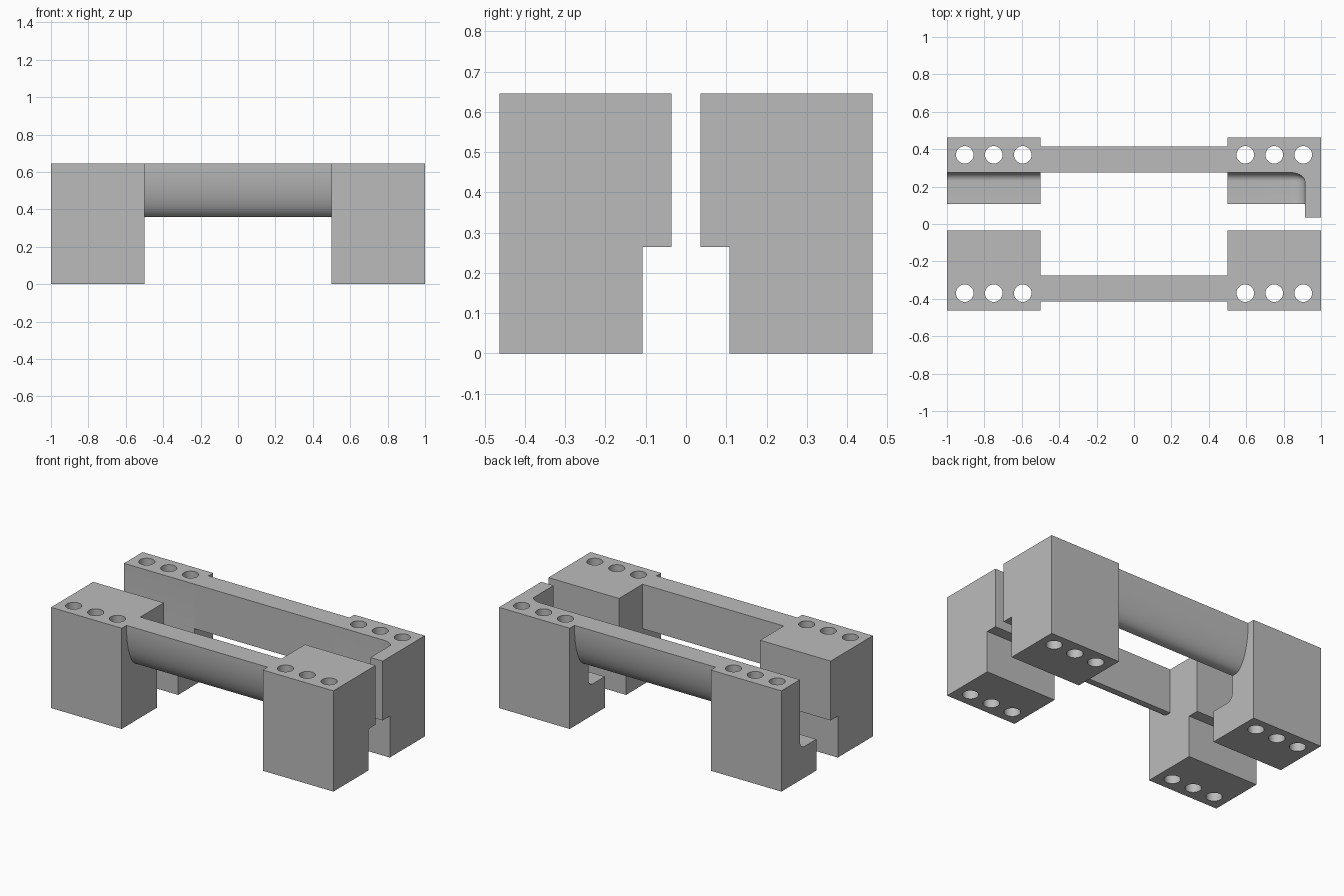
import bpy, bmesh, math
from mathutils import Matrix, Vector

cube = bpy.data.objects.get("Cube")
if cube:
    bpy.data.objects.remove(cube, do_unlink=True)

GREY = (0.5, 0.5, 0.5, 1)
grey = bpy.data.materials.new("plain grey")
grey.use_nodes = True
grey.diffuse_color = GREY
grey.node_tree.nodes["Principled BSDF"].inputs["Base Color"].default_value = GREY

HEIGHT = 0.645
OUTER, INNER, LEDGE, TAB = 0.463, 0.275, 0.108, 0.036
BAR_OUTER, BAR_BOTTOM = 0.415, 0.36
FLOOR, TAB_BOTTOM, WALL_X = 0.2, 0.265, 0.913


def finish(name, bm):
    bmesh.ops.recalc_face_normals(bm, faces=bm.faces[:])
    mesh = bpy.data.meshes.new(name)
    bm.to_mesh(mesh)
    bm.free()
    mesh.materials.append(grey)
    obj = bpy.data.objects.new(name, mesh)
    bpy.context.collection.objects.link(obj)
    return obj


def prism(name, profile, x0, x1, side):
    """Extrude a (y, z) profile along x on the chosen side."""
    bm = bmesh.new()
    face = bm.faces.new([bm.verts.new((x0, side * y, z)) for y, z in profile])
    new = bmesh.ops.extrude_face_region(bm, geom=[face])["geom"]
    verts = [v for v in new if isinstance(v, bmesh.types.BMVert)]
    bmesh.ops.translate(bm, vec=(x1 - x0, 0, 0), verts=verts)
    return finish(name, bm)


def cavity_cutter(side):
    """Rounded box whose lower outer corner hollows the blocks."""
    low, high = Vector((-1.3, -0.2, FLOOR)), Vector((WALL_X, INNER, 1))
    radius = Vector((0.08, 0.045, 0.05))
    bm = bmesh.new()
    bmesh.ops.create_cube(bm, size=1)
    size, mid = high - low, (high + low) / 2
    for v in bm.verts:
        v.co = Vector([v.co[i] * size[i] / radius[i] for i in range(3)])
    bmesh.ops.bevel(bm, geom=bm.edges[:], offset=1, segments=8, profile=0.5,
                    affect='EDGES')
    for v in bm.verts:
        v.co = Vector([v.co[i] * radius[i] + mid[i] for i in range(3)])
        v.co.y *= side
    return finish("cavity_cutter", bm)


def hole_cutter(x, side):
    bm = bmesh.new()
    place = Matrix.Translation((x, side * 0.37, HEIGHT / 2))
    bmesh.ops.create_cone(bm, cap_ends=True, segments=40, radius1=0.047,
                          radius2=0.047, depth=1, matrix=place)
    return finish("hole_cutter", bm)


def cut(obj, cutter):
    mod = obj.modifiers.new("cut", 'BOOLEAN')
    mod.operation = 'DIFFERENCE'
    mod.solver = 'EXACT'
    mod.object = cutter
    bpy.context.view_layer.objects.active = obj
    bpy.ops.object.modifier_apply(modifier=mod.name)
    bpy.data.objects.remove(cutter, do_unlink=True)


# Stepped block section and a bar section with an elliptical outer side
block = [(OUTER, 0), (LEDGE, 0), (LEDGE, TAB_BOTTOM), (TAB, TAB_BOTTOM),
         (TAB, HEIGHT), (OUTER, HEIGHT)]
curve_w, curve_h = 0.115, HEIGHT - BAR_BOTTOM
bar = [(INNER, HEIGHT), (INNER, BAR_BOTTOM)]
for i in range(25):
    a = math.pi / 2 * i / 24
    bar.append((BAR_OUTER - curve_w + curve_w * math.sin(a),
                HEIGHT - curve_h * math.cos(a)))

parts = []
for side, label in ((-1, "front"), (1, "back")):
    # Side bar between the blocks
    parts.append(prism(label + "_bar", bar, -0.5, 0.5, side))
    # Hollowed end blocks with three through holes each
    for end, x0, where in ((-1, -1, "right"), (1, 0.5, "left")):
        obj = prism(f"{label}_{where}_block", block, x0, x0 + 0.5, side)
        cut(obj, cavity_cutter(side))
        for x in (0.595, 0.75, 0.905):
            cut(obj, hole_cutter(end * x, side))
        parts.append(obj)

# Smooth curves, keep edges crisp
bpy.ops.object.select_all(action='DESELECT')
for obj in parts:
    obj.select_set(True)
bpy.context.view_layer.objects.active = parts[0]
bpy.ops.object.shade_smooth_by_angle(angle=math.radians(30))
